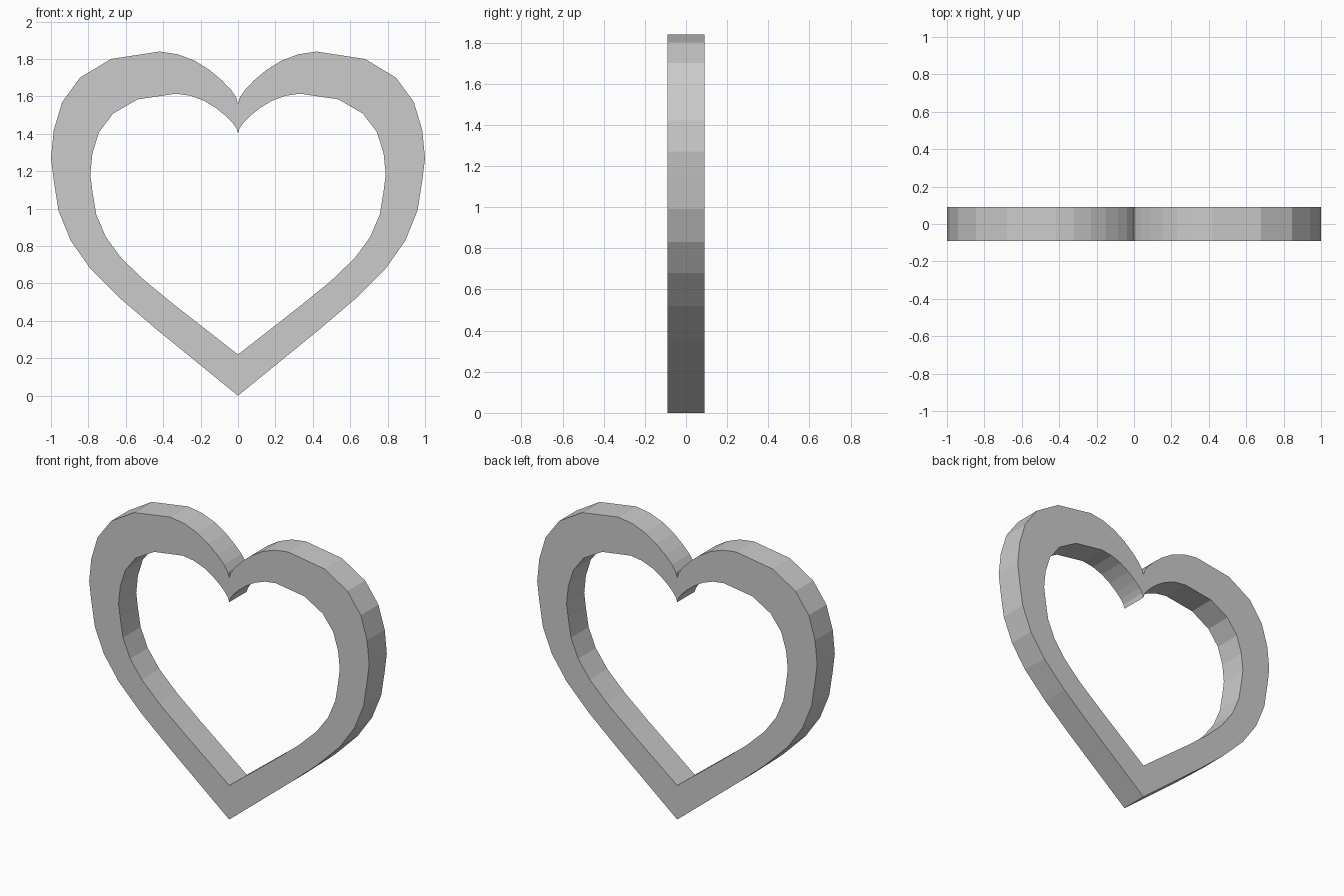
import bpy, bmesh

if "Cube" in bpy.data.objects:
    bpy.data.objects.remove(bpy.data.objects["Cube"])

# Right half of the outer heart outline, bottom tip to top notch
half = [(0, 0), (0.43, 0.35), (0.63, 0.52), (0.79, 0.68), (0.895, 0.83),
        (0.96, 0.99), (0.985, 1.15), (1.0, 1.27), (0.985, 1.42), (0.94, 1.57),
        (0.845, 1.70), (0.68, 1.80), (0.42, 1.84), (0.32, 1.825),
        (0.23, 1.79), (0.15, 1.74), (0.085, 1.685), (0.037, 1.635),
        (0.01, 1.595), (0, 1.56)]
outer = half + [(-x, z) for x, z in reversed(half[1:-1])]
# Inner outline is the same heart, scaled and raised
inner = [(x * 0.79, 0.22 + z * 0.758) for x, z in outer]
DEPTH = 0.09

bm = bmesh.new()


def ring(points, y):
    return [bm.verts.new((x, y, z)) for x, z in points]


# Four outlines bridged into a closed frame
rings = [ring(outer, -DEPTH), ring(outer, DEPTH),
         ring(inner, DEPTH), ring(inner, -DEPTH)]
n = len(outer)
for k in range(4):
    a, b = rings[k], rings[(k + 1) % 4]
    for i in range(n):
        j = (i + 1) % n
        bm.faces.new((a[i], a[j], b[j], b[i]))
bmesh.ops.recalc_face_normals(bm, faces=bm.faces)

mesh = bpy.data.meshes.new("heart_frame")
bm.to_mesh(mesh)
bm.free()
heart = bpy.data.objects.new("heart_frame", mesh)
bpy.context.collection.objects.link(heart)
